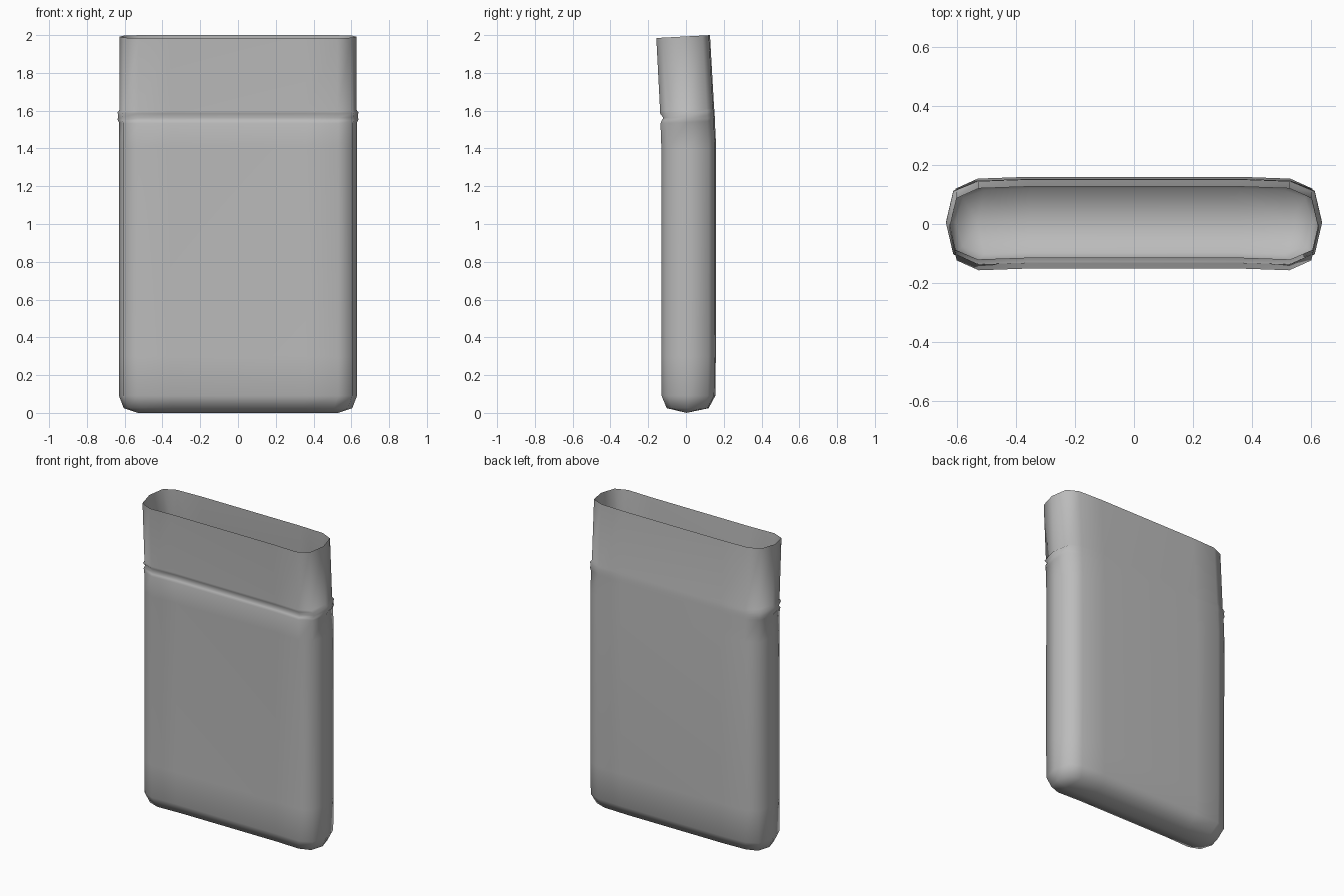
import bpy, bmesh, math

cube = bpy.data.objects.get("Cube")
if cube:
    bpy.data.objects.remove(cube, do_unlink=True)

grey = bpy.data.materials.new("plain grey")
grey.use_nodes = True
colour = (0.5, 0.5, 0.5, 1)
grey.diffuse_color = colour
grey.node_tree.nodes["Principled BSDF"].inputs["Base Color"].default_value = colour

# Quarter of the flattened oval section: x, share of the depth, bow towards the back
QUARTER = [(0.63, 0, 0), (0.605, 0.76, 0), (0.53, 1, 0), (0.36, 1, 0.006)]
back = QUARTER + [(-x, d, b) for x, d, b in reversed(QUARTER)]
front = [(x, -d, b) for x, d, b in reversed(back[1:-1])]
SECTION = back + front

# Levels: z, centre y, half depth, width scale, forward tilt, front push, side push
LEVELS = [
    (0.025, 0.006, 0.108, 0.96, 0, 0, 0),
    (0.09, 0.010, 0.139, 1, 0, 0, 0),
    (0.30, 0.011, 0.141, 1, 0, 0, 0),
    (1.40, 0.012, 0.142, 1, 0, 0, 0),
    (1.538, 0.006, 0.141, 1, 0.04, 0, 0),
    (1.553, 0.006, 0.141, 1, 0.05, 0.005, 0.008),
    (1.568, 0.005, 0.141, 1, 0.05, 0.016, 0.004),
    (1.592, 0.004, 0.141, 1, 0.05, 0, 0.008),
    (1.605, 0.003, 0.140, 0.994, 0.05, 0, 0),
    (1.992, -0.018, 0.139, 0.994, 0.054, 0, 0),
]

bm = bmesh.new()


def ring(z, cy, depth, width, tilt, front_push, side_push):
    verts = []
    for x, d, bow in SECTION:
        y = cy + d * depth + bow
        if d < -0.5:
            y += front_push
        swell = math.copysign(side_push, x) if abs(x) > 0.55 else 0
        verts.append(bm.verts.new((x * width + swell, y, z + tilt * (y - cy))))
    return verts


# Keel edge under the rounded bottom
keel = [bm.verts.new((max(-0.53, min(0.53, x)), 0.003, 0)) for x, d, b in SECTION]
rings = [keel] + [ring(*level) for level in LEVELS]
n = len(SECTION)
for low, high in zip(rings, rings[1:]):
    for i in range(n):
        j = (i + 1) % n
        bm.faces.new((low[i], low[j], high[j], high[i]))
bmesh.ops.remove_doubles(bm, verts=bm.verts, dist=0.0005)
bmesh.ops.recalc_face_normals(bm, faces=bm.faces)

# Open-topped sleeve
mesh = bpy.data.meshes.new("sleeve")
bm.to_mesh(mesh)
bm.free()
mesh.materials.append(grey)
sleeve = bpy.data.objects.new("sleeve", mesh)
bpy.context.collection.objects.link(sleeve)
bpy.context.view_layer.objects.active = sleeve
sleeve.select_set(True)
bpy.ops.object.shade_smooth_by_angle(angle=math.radians(75))
